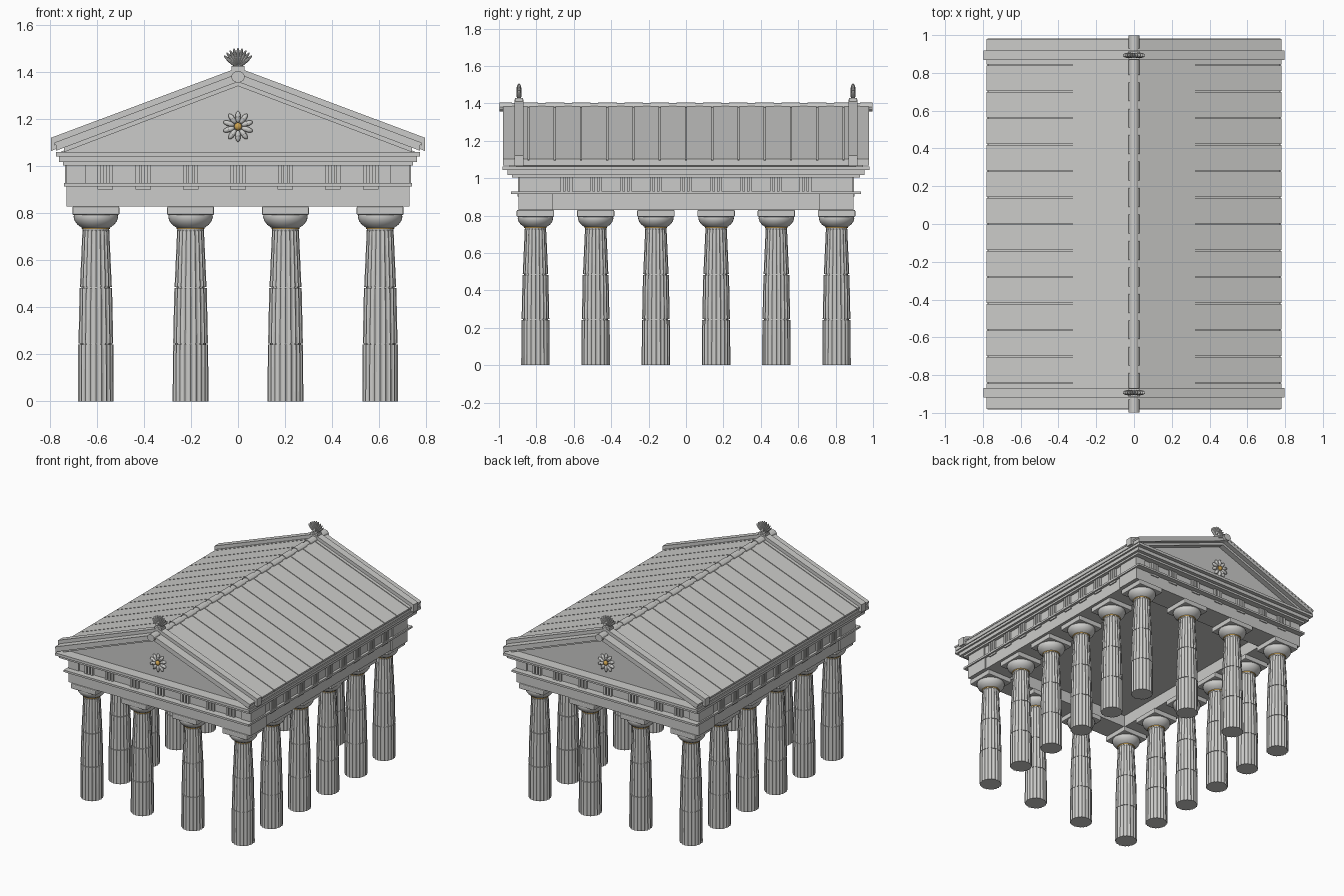
import bpy, bmesh, math
from mathutils import Matrix, Vector

cube = bpy.data.objects.get("Cube")
if cube:
    bpy.data.objects.remove(cube, do_unlink=True)


def material(name, rgb):
    m = bpy.data.materials.new(name)
    m.use_nodes = True
    m.diffuse_color = (*rgb, 1)
    m.node_tree.nodes["Principled BSDF"].inputs["Base Color"].default_value = (*rgb, 1)
    return m


stone = material("pale stone", (0.6, 0.6, 0.585))
gold = material("aged gold", (0.6, 0.36, 0.08))


def finish(bm, name, mat=stone, smooth=False):
    bmesh.ops.recalc_face_normals(bm, faces=bm.faces)
    mesh = bpy.data.meshes.new(name)
    bm.to_mesh(mesh)
    bm.free()
    mesh.materials.append(mat)
    ob = bpy.data.objects.new(name, mesh)
    bpy.context.collection.objects.link(ob)
    if smooth:
        bpy.ops.object.select_all(action="DESELECT")
        ob.select_set(True)
        bpy.context.view_layer.objects.active = ob
        bpy.ops.object.shade_smooth_by_angle(angle=math.radians(35))
    return ob


def box(bm, cx, cy, z0, z1, hx, hy):
    mat = Matrix.Translation((cx, cy, (z0 + z1) / 2)) @ Matrix.Diagonal((2 * hx, 2 * hy, z1 - z0, 1))
    bmesh.ops.create_cube(bm, size=1, matrix=mat)


def prism(bm, points, y0, y1):
    """Extrude an x-z outline along y."""
    a = [bm.verts.new((x, y0, z)) for x, z in points]
    b = [bm.verts.new((x, y1, z)) for x, z in points]
    bm.faces.new(a)
    bm.faces.new(b[::-1])
    for i in range(len(a)):
        j = (i + 1) % len(a)
        bm.faces.new((a[i], b[i], b[j], a[j]))


def lathe(bm, profile, n, cx, cy, flute=0.0):
    """Capped turned form; every other pair of points is sunk for fluting."""
    rings = []
    for r, z in profile:
        ring = []
        for i in range(n):
            a = math.tau * i / n
            rr = r * (1 - flute * (0, 0.75, 1, 0.75)[i % 4])
            ring.append(bm.verts.new((cx + rr * math.cos(a), cy + rr * math.sin(a), z)))
        rings.append(ring)
    for lo, hi in zip(rings, rings[1:]):
        for i in range(n):
            j = (i + 1) % n
            bm.faces.new((lo[i], lo[j], hi[j], hi[i]))
    bm.faces.new(rings[0][::-1])
    bm.faces.new(rings[-1])


def leaf(bm, centre, size, turn):
    """Ellipsoid turned in the x-z plane."""
    mat = Matrix.Translation(centre) @ Matrix.Rotation(turn, 4, "Y") @ Matrix.Diagonal((*size, 1))
    bmesh.ops.create_uvsphere(bm, u_segments=10, v_segments=8, radius=1, matrix=mat)


# Columns around the perimeter
columns = [(x, -0.805 + 0.322 * k) for x in (-0.605, -0.202, 0.202, 0.605) for k in range(6)
           if abs(x) > 0.5 or k in (0, 5)]
drums = [(0.076, 0.075, 0.0, 0.243), (0.074, 0.069, 0.247, 0.483), (0.068, 0.057, 0.487, 0.73)]
echinus = [(0.055, 0.725), (0.058, 0.738), (0.064, 0.742), (0.078, 0.752), (0.09, 0.768), (0.095, 0.785), (0.093, 0.795)]
shafts, cushions, slabs, rings = (bmesh.new() for _ in range(4))
for x, y in columns:
    for r0, r1, z0, z1 in drums:
        lathe(shafts, [(r0, z0), (r1, z1)], 80, x, y, 0.075)
    lathe(shafts, [(0.066, 0.24), (0.06, 0.49)], 20, x, y)
    lathe(cushions, echinus, 32, x, y)
    lathe(rings, [(0.0595, 0.733), (0.0605, 0.739)], 32, x, y)
    box(slabs, x, y, 0.793, 0.83, 0.1, 0.1)
finish(shafts, "fluted_shafts")
finish(cushions, "column_cushions", smooth=True)
finish(rings, "neck_rings", gold)
abaci = finish(slabs, "column_slabs")
bevel = abaci.modifiers.new("soft edge", "BEVEL")
bevel.width = 0.006
bevel.segments = 2

# Beams resting on the columns
bm = bmesh.new()
for s in (-1, 1):
    box(bm, 0, s * 0.805, 0.83, 0.916, 0.73, 0.09)
    box(bm, s * 0.618, 0, 0.83, 0.916, 0.103, 0.716)
finish(bm, "beams")

# Ceiling slab with its projecting fillet
bm = bmesh.new()
box(bm, 0, 0, 0.915, 0.929, 0.74, 0.935)
finish(bm, "ceiling_and_fillet")

# Frieze core with three-bar blocks and pegs beneath
bm = bmesh.new()
box(bm, 0, 0, 0.929, 1.005, 0.722, 0.885)
for s in (-1, 1):
    for t in (-0.566, -0.404, -0.202, 0, 0.202, 0.404, 0.566):
        for d in (-0.024, 0, 0.024):
            box(bm, t + d, s * 0.887, 0.929, 1.003, 0.008, 0.012)
        box(bm, t, s * 0.895, 0.902, 0.915, 0.033, 0.007)
    for k in range(-4, 5):
        for d in (-0.024, 0, 0.024):
            box(bm, s * 0.724, k * 0.16 + d, 0.929, 1.003, 0.012, 0.008)
        box(bm, s * 0.721, k * 0.16, 0.902, 0.915, 0.008, 0.033)
    for q in (-1, 1):
        box(bm, s * 0.69, q * 0.81, 0.929, 1.004, 0.04, 0.083)
finish(bm, "frieze")

# Stepped cornice
bm = bmesh.new()
for z0, z1, hx, hy in ((1.004, 1.018, 0.745, 0.93), (1.018, 1.043, 0.762, 0.955), (1.043, 1.062, 0.775, 0.982)):
    box(bm, 0, 0, z0, z1, hx, hy)
finish(bm, "cornice")

# Gable body
bm = bmesh.new()
prism(bm, [(-0.76, 1.06), (0.76, 1.06), (0, 1.365)], -0.905, 0.905)
finish(bm, "gable_body")


def slope_band(bm, side, x_out, z_out, z_top, thick, y0, y1):
    prism(bm, [(side * x_out, z_out), (0, z_top), (0, z_top - thick), (side * x_out, z_out - thick)], y0, y1)


# Roof bed and fourteen panels per slope with open joints
bed, panels, rakes, trims = (bmesh.new() for _ in range(4))
step = 1.965 / 14
for s in (-1, 1):
    slope_band(bed, s, 0.774, 1.095, 1.388, 0.028, -0.978, 0.978)
    for k in range(14):
        y0 = -0.9825 + k * step
        slope_band(panels, s, 0.78, 1.102, 1.395, 0.012, y0 + 0.003, y0 + step - 0.003)
    for e in (-1, 1):
        slope_band(rakes, s, 0.796, 1.122, 1.42, 0.056, e * 0.868, e * 0.918)
        slope_band(trims, s, 0.74, 1.081, 1.362, 0.02, e * 0.895, e * 0.945)
finish(bed, "roof_bed")
finish(panels, "roof_panels")
finish(rakes, "raking_bands")
finish(trims, "gable_trim")

# Ridge cover with collars
bm = bmesh.new()


def ridge(r, y0, y1):
    pts = [(r * math.cos(math.tau * i / 12), 1.381 + r * 0.85 * math.sin(math.tau * i / 12)) for i in range(12)]
    prism(bm, pts, y0, y1)


ridge(0.024, -0.99, 0.99)
for k in range(15):
    y = -0.98 + k * 0.14
    ridge(0.029, max(y - 0.05, -0.997), min(y + 0.05, 0.997))
finish(bm, "ridge_cover")

# Gable flowers and rooftop fans at both ends
petals, hearts, fans = (bmesh.new() for _ in range(3))
for s in (-1, 1):
    for k in range(10):
        a = math.tau * k / 10
        leaf(petals, Vector((0.041 * math.sin(a), s * 0.912, 1.17 + 0.041 * math.cos(a))), (0.012, 0.012, 0.025), a)
    leaf(hearts, Vector((0, s * 0.917, 1.17)), (0.017, 0.014, 0.017), 0)
    box(fans, 0, s * 0.893, 1.405, 1.428, 0.028, 0.022)
    for k in range(-4, 5):
        a = k * 0.21
        reach = 0.05 - 0.002 * abs(k)
        leaf(fans, Vector((reach * math.sin(a), s * 0.893, 1.418 + reach * math.cos(a))), (0.008, 0.014, 0.038), a)
finish(petals, "flower_petals", smooth=True)
finish(hearts, "flower_hearts", gold, True)
finish(fans, "roof_fans", smooth=True)
